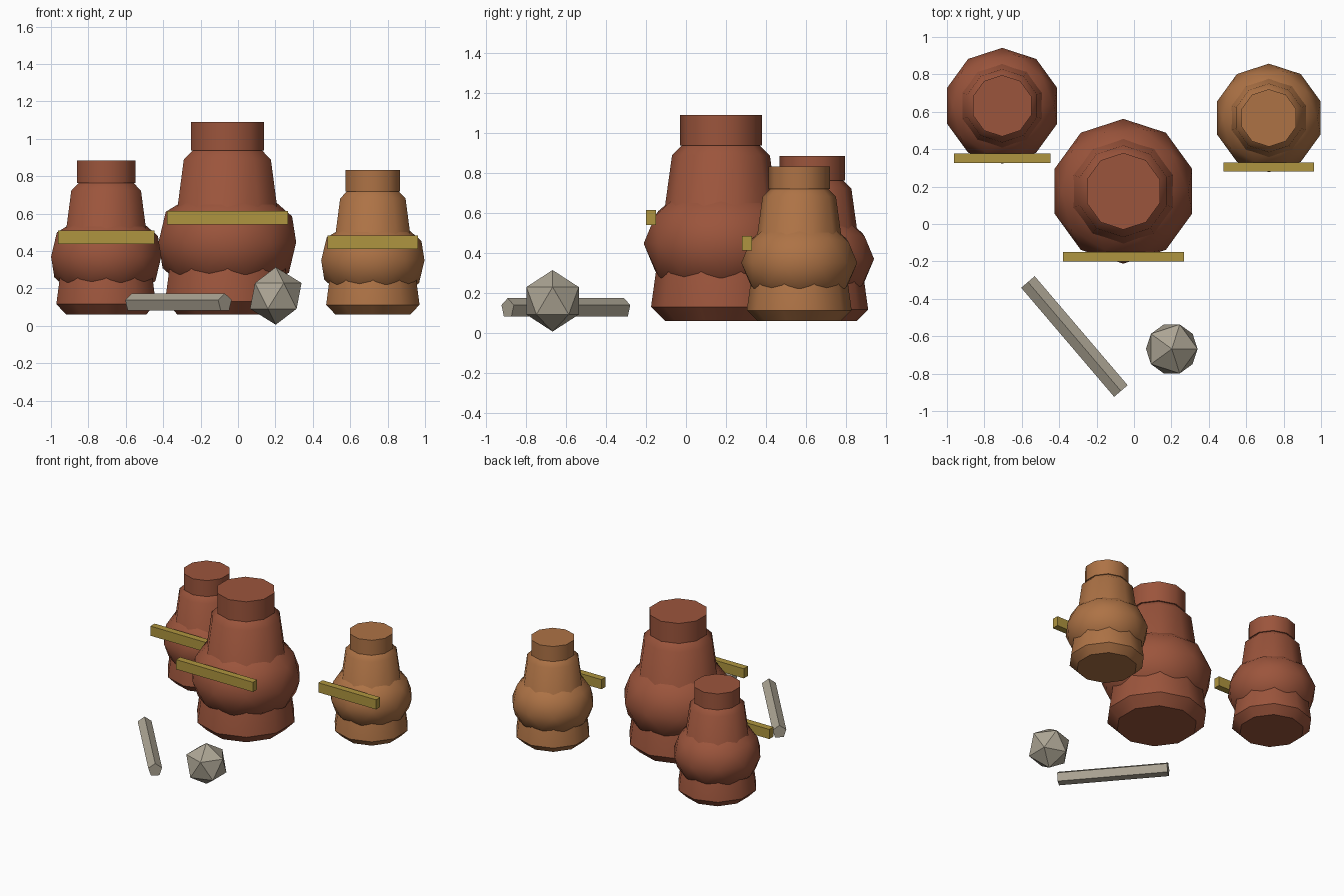
import bpy, math
from mathutils import Vector

if "Cube" in bpy.data.objects:
    bpy.data.objects.remove(bpy.data.objects["Cube"])


def material(name, color):
    m = bpy.data.materials.new(name)
    m.diffuse_color = (*color, 1)
    m.use_nodes = True
    m.node_tree.nodes["Principled BSDF"].inputs["Base Color"].default_value = m.diffuse_color
    return m


RED = material("red_clay", (0.33, 0.09, 0.045))
TAN = material("tan_clay", (0.42, 0.17, 0.06))
GOLD = material("gold", (0.43, 0.30, 0.05))
STONE = material("stone", (0.42, 0.38, 0.30))


def finish(name, mat, smooth=False):
    ob = bpy.context.object
    ob.name = name
    ob.data.materials.append(mat)
    bpy.ops.object.transform_apply(location=False, rotation=False, scale=True)
    if smooth:
        bpy.ops.object.shade_smooth_by_angle(angle=math.radians(40))
    return ob


def lathe(name, profile, center, mat, sides=10):
    """Revolve (radius, z) points, with one corner facing +y."""
    verts, faces = [], []
    for r, z in profile:
        for i in range(sides):
            a = math.pi / 2 + 2 * math.pi * i / sides
            verts.append((r * math.cos(a), r * math.sin(a), z))
    for k in range(len(profile) - 1):
        for i in range(sides):
            j = (i + 1) % sides
            a, b = k * sides, (k + 1) * sides
            faces.append((a + i, a + j, b + j, b + i))
    faces.append(tuple(reversed(range(sides))))
    faces.append(tuple(range(len(verts) - sides, len(verts))))
    me = bpy.data.meshes.new(name)
    me.from_pydata(verts, [], faces)
    ob = bpy.data.objects.new(name, me)
    bpy.context.collection.objects.link(ob)
    ob.location = center
    bpy.ops.object.select_all(action='DESELECT')
    bpy.context.view_layer.objects.active = ob
    ob.select_set(True)
    return finish(name, mat, True)


def jar(label, x, y, s, mat):
    base = Vector((x, y, 0.06))
    # tapered body with chamfered rims
    body = [(0.28, 0), (0.35, 0.07), (0.245, 0.828), (0.193, 0.88)]
    lathe(label + "_body", [(r * s, z * s) for r, z in body], base, mat)
    # neck
    lathe(label + "_neck", [(0.205 * s, 0.878 * s), (0.205 * s, 1.03 * s)], base, mat)
    # squashed faceted belly
    bpy.ops.mesh.primitive_ico_sphere_add(subdivisions=2, radius=0.387 * s,
                                          location=base + Vector((0, 0, 0.387 * s)))
    bpy.context.object.scale = (1, 1, 0.8)
    finish(label + "_belly", mat, True)
    # straight band across the front
    bpy.ops.mesh.primitive_cube_add(size=1, location=base + Vector((0, -0.35 * s, 0.517 * s)))
    bpy.context.object.scale = (0.646 * s, 0.05, 0.073)
    finish(label + "_band", GOLD)


jar("large_jar", -0.057, 0.175, 1.0, RED)
jar("medium_jar", -0.705, 0.632, 0.8, RED)
jar("small_jar", 0.721, 0.567, 0.75, TAN)

# five-sided stone rod lying on the ground, ridge upward
a, b = Vector((-0.567, -0.31, 0.123)), Vector((-0.07, -0.893, 0.123))
d = b - a
bpy.ops.mesh.primitive_cylinder_add(vertices=5, radius=0.05, depth=d.length, location=(a + b) / 2)
bpy.context.object.rotation_euler = d.to_track_quat('Z', 'Y').to_euler()
finish("stone_rod", STONE)

# faceted round stone
bpy.ops.mesh.primitive_ico_sphere_add(subdivisions=1, radius=0.154, location=(0.202, -0.668, 0.16))
finish("round_stone", STONE)
